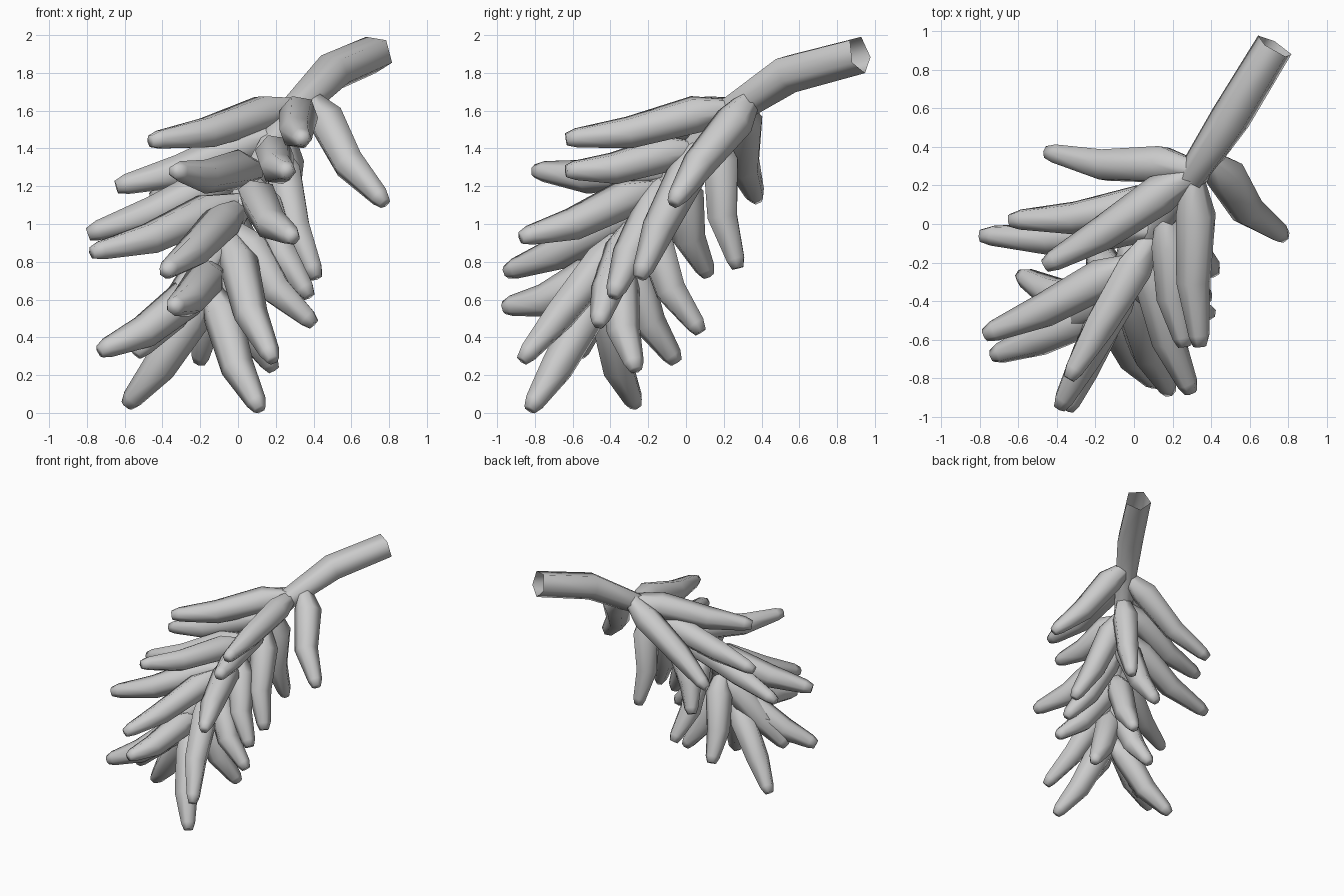
import bpy, bmesh, math
from mathutils import Vector

if "Cube" in bpy.data.objects:
    bpy.data.objects.remove(bpy.data.objects["Cube"])


def tube(name, pts, radii, sides, cap=True, ref=Vector((0, 0, 1))):
    """Low-poly tube through pts; the far end may be capped."""
    pts = [Vector(p) for p in pts]
    bm = bmesh.new()
    rings = []
    for i, (p, r) in enumerate(zip(pts, radii)):
        d = (pts[min(i + 1, len(pts) - 1)] - pts[max(i - 1, 0)]).normalized()
        u = d.cross(ref).normalized()
        v = u.cross(d)
        rings.append([bm.verts.new(p + r * (math.sin(a) * u + math.cos(a) * v))
                      for a in (2 * math.pi * k / sides for k in range(sides))])
    for a, b in zip(rings, rings[1:]):
        for k in range(sides):
            j = (k + 1) % sides
            bm.faces.new((a[k], a[j], b[j], b[k]))
    if cap:
        bm.faces.new(rings[-1])
    bmesh.ops.recalc_face_normals(bm, faces=bm.faces)
    mesh = bpy.data.meshes.new(name)
    bm.to_mesh(mesh)
    bm.free()
    obj = bpy.data.objects.new(name, mesh)
    bpy.context.collection.objects.link(obj)
    bpy.context.view_layer.objects.active = obj
    obj.select_set(True)
    bpy.ops.object.shade_smooth_by_angle(angle=math.radians(75))
    obj.select_set(False)


# Woody stem, cut open at the upper end
stem = [Vector(p) for p in ((0.73, 0.92, 1.90), (0.50, 0.54, 1.80), (0.30, 0.24, 1.60),
                            (0.17, 0.05, 1.40), (0.03, -0.18, 1.15),
                            (-0.08, -0.35, 0.90), (-0.17, -0.48, 0.56))]
tube("stem", stem, (0.105, 0.11, 0.085, 0.075, 0.07, 0.06, 0.035), 5,
     ref=Vector((0, 0.3, -1)), cap=False)


def on_stem(z):
    """Point on the stem at height z, and the direction up the stem."""
    for a, b in zip(stem, stem[1:]):
        if b.z <= z <= a.z:
            return b.lerp(a, (z - b.z) / (a.z - b.z)), (a - b).normalized()


# Needles: height on the stem, then tip position
needles = [
    # upper whorl
    (1.64, 0.77, -0.06, 1.12), (1.58, -0.45, -0.21, 1.44), (1.57, 0.34, -0.62, 1.45),
    (1.60, -0.44, 0.37, 1.14), (1.46, 0.25, 0.27, 0.78),
    # middle
    (1.43, -0.63, 0.02, 1.20), (1.35, 0.26, -0.62, 1.28), (1.24, -0.33, -0.79, 1.28),
    (1.27, -0.78, -0.06, 0.95), (1.38, 0.41, -0.24, 0.73), (1.24, -0.13, 0.11, 0.74),
    (1.18, 0.37, -0.38, 0.63), (1.14, 0.29, -0.86, 0.93), (1.07, -0.76, -0.57, 0.85),
    (1.03, -0.38, -0.94, 0.75), (0.94, 0.39, -0.46, 0.48), (1.00, 0.06, 0.07, 0.44),
    # lower end
    (0.90, 0.18, -0.86, 0.29), (0.82, -0.53, -0.56, 0.32), (0.82, -0.20, -0.06, 0.28),
    (0.76, 0.18, -0.27, 0.24), (0.69, -0.34, -0.95, 0.56), (0.62, -0.72, -0.68, 0.33),
    (0.60, 0.11, -0.82, 0.03), (0.57, -0.58, -0.27, 0.05),
]
for i, (z, *tip) in enumerate(needles):
    base, up = on_stem(z)
    tip = Vector(tip)
    end = tip + (tip - base).normalized() * 0.015
    # starts along the stem, then curves outward
    path = [base + up * 0.06, base.lerp(tip, 0.24) + up * 0.06,
            base.lerp(tip, 0.60) - up * 0.02, base.lerp(tip, 0.95), end]
    tube(f"needle_{i + 1:02d}", path, (0.055, 0.105, 0.09, 0.055, 0.035), 6, ref=up)
